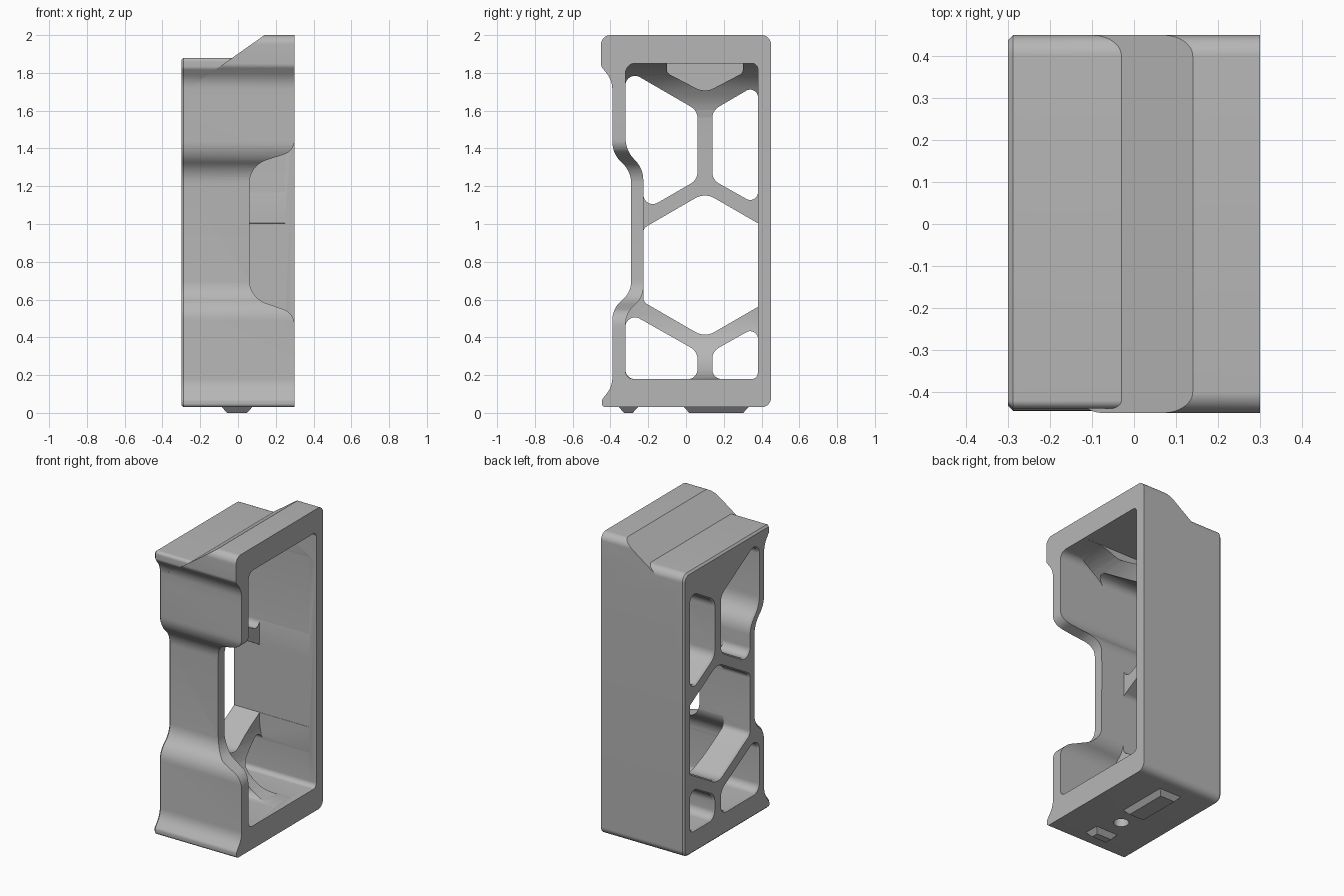
import bpy, bmesh, math
from mathutils import Vector

cube = bpy.data.objects.get("Cube")
if cube:
    bpy.data.objects.remove(cube, do_unlink=True)

grey = bpy.data.materials.new("plain grey")
grey.use_nodes = True
grey.diffuse_color = (0.47, 0.47, 0.47, 1)
grey.node_tree.nodes["Principled BSDF"].inputs["Base Color"].default_value = grey.diffuse_color


def rounded(corners):
    """Outline with each corner (a, b, radius) replaced by an arc."""
    out, n = [], len(corners)
    for i, (a, b, r) in enumerate(corners):
        p = Vector((a, b))
        u = Vector(corners[i - 1][:2]) - p
        v = Vector(corners[(i + 1) % n][:2]) - p
        if r == 0:
            out.append(p)
            continue
        half = u.angle(v) / 2
        t = min(r / math.tan(half), 0.49 * u.length, 0.49 * v.length)
        r = t * math.tan(half)
        u.normalize()
        v.normalize()
        centre = p + (u + v).normalized() * (r / math.sin(half))
        s, e = p + u * t - centre, p + v * t - centre
        turn = s.angle_signed(e)
        steps = max(3, math.ceil(abs(turn) / math.radians(8)))
        for k in range(steps + 1):
            w = -turn * k / steps
            c, d = math.cos(w), math.sin(w)
            out.append(centre + Vector((s.x * c - s.y * d, s.x * d + s.y * c)))
    return out


def offset(pts, d):
    """Grow an outline by d."""
    n = len(pts)
    area = sum(pts[i - 1].x * pts[i].y - pts[i].x * pts[i - 1].y for i in range(n))
    sign = 1 if area > 0 else -1
    out = []
    for i, p in enumerate(pts):
        e1 = (p - pts[i - 1]).normalized()
        e2 = (pts[(i + 1) % n] - p).normalized()
        n1, n2 = Vector((e1.y, -e1.x)), Vector((e2.y, -e2.x))
        out.append(p + (n1 + n2) * (sign * d / (1 + n1.dot(n2))))
    return out


def loft(name, corners, rings, axis="x"):
    """Stack an outline along an axis; rings are (position, growth)."""
    place = {"x": lambda p, h: (h, p.x, p.y),
             "y": lambda p, h: (p.x, h, p.y),
             "z": lambda p, h: (p.x, p.y, h)}[axis]
    base = rounded(corners)
    n = len(base)
    bm = bmesh.new()
    loops = [[bm.verts.new(place(p, h)) for p in offset(base, d)] for h, d in rings]
    bm.faces.new(loops[0])
    bm.faces.new(loops[-1])
    for lo, hi in zip(loops, loops[1:]):
        for i in range(n):
            bm.faces.new((lo[i - 1], lo[i], hi[i], hi[i - 1]))
    bmesh.ops.recalc_face_normals(bm, faces=bm.faces)
    mesh = bpy.data.meshes.new(name)
    bm.to_mesh(mesh)
    bm.free()
    mesh.materials.append(grey)
    ob = bpy.data.objects.new(name, mesh)
    bpy.context.collection.objects.link(ob)
    return ob


def combine(target, tool, operation):
    """Apply a boolean and discard the tool."""
    bpy.context.view_layer.objects.active = target
    m = target.modifiers.new("bool", "BOOLEAN")
    m.operation, m.solver, m.object = operation, "EXACT", tool
    bpy.ops.object.modifier_apply(modifier=m.name)
    bpy.data.objects.remove(tool, do_unlink=True)


# Outer shell: waisted side profile with flared lips
body = loft("body", [
    (-0.445, 0.03, 0.02), (0.45, 0.03, 0.05), (0.45, 1.88, 0.05), (-0.44, 1.88, 0.02),
    (-0.44, 1.825, 0.03), (-0.39, 1.76, 0.15), (-0.39, 1.37, 0.15), (-0.29, 1.28, 0.15),
    (-0.29, 0.635, 0.15), (-0.39, 0.555, 0.15), (-0.39, 0.14, 0.15), (-0.445, 0.07, 0.03)],
    [(-0.3, -0.012), (-0.288, 0), (0.3, 0)])

# Raised top step with a sloping left side
top_step = loft("top_step", [
    (-0.38, 1.65, 0), (0.45, 1.65, 0), (0.45, 2, 0.05), (-0.45, 2, 0.05),
    (-0.45, 1.835, 0.04), (-0.39, 1.76, 0.15), (-0.39, 1.66, 0)],
    [(-0.25, 0), (0.3, 0)])
slope = loft("slope_cutter", [
    (0.14, 2, 0), (0.14, 2.2, 0), (-0.5, 2.2, 0), (-0.5, 1.548, 0)],
    [(-0.6, 0), (0.6, 0)], "y")
combine(top_step, slope, "DIFFERENCE")
combine(body, top_step, "UNION")

# Cavity open to the right, deeply filleted at its top and bottom
cavity = loft("cavity_cutter", [
    (-0.32, 0.18, 0.04), (0.38, 0.18, 0.03), (0.38, 1.85, 0.03), (-0.32, 1.85, 0.05),
    (-0.32, 1.39, 0.15), (-0.225, 1.295, 0.15), (-0.225, 0.61, 0.15), (-0.32, 0.53, 0.15)],
    [(-0.2, 0), (0.35, 0)])
fillet = loft("fillet_limit", [
    (-0.11, 0.179, 0.33), (0.6, 0.179, 0), (0.6, 1.851, 0), (-0.11, 1.851, 0.33)],
    [(-0.6, 0), (0.6, 0)], "y")
combine(cavity, fillet, "INTERSECT")
combine(body, cavity, "DIFFERENCE")

# Lattice openings through the left plate, flared on the outside
cells = [
    [(-0.32, 1.82, 0.05), (0.06, 1.6, 0.07), (0.06, 1.235, 0.07), (-0.225, 1.07, 0.05),
     (-0.225, 1.295, 0.15), (-0.32, 1.39, 0.15)],
    [(0.14, 1.6, 0.07), (0.38, 1.74, 0.04), (0.38, 1.1, 0.04), (0.14, 1.235, 0.07)],
    [(0.1, 1.165, 0.1), (0.38, 1.003, 0), (0.38, 0.562, 0), (0.1, 0.4, 0.1),
     (-0.225, 0.588, 0.04), (-0.225, 0.977, 0.04)],
    [(-0.32, 0.18, 0.05), (0.06, 0.18, 0.05), (0.06, 0.325, 0.07), (-0.32, 0.54, 0.05)],
    [(0.14, 0.18, 0.05), (0.38, 0.18, 0.03), (0.38, 0.46, 0.04), (0.14, 0.325, 0.07)],
]
for cell in cells:
    cutter = loft("cell_cutter", cell, [(-0.31, 0.016), (-0.288, 0.001), (0.25, 0.001)])
    combine(body, cutter, "DIFFERENCE")

# Blind pocket under the ceiling
pocket = loft("pocket_cutter", [
    (-0.1, 1.85, 0), (0.3, 1.85, 0), (0.3, 1.8, 0.03), (0.1, 1.695, 0.1), (-0.1, 1.8, 0.03)],
    [(-0.25, 0.001), (0.27, 0.001)])
combine(body, pocket, "DIFFERENCE")

# Finger notch in the front wall
notch = loft("notch_cutter", [
    (0.06, 0.61, 0.13), (0.06, 1.31, 0.13), (0.297, 1.385, 0.09), (0.302, 1.5, 0),
    (0.6, 1.5, 0), (0.6, 0.4, 0), (0.302, 0.4, 0), (0.297, 0.53, 0.09)],
    [(-0.6, 0), (-0.1, 0)], "y")
combine(body, notch, "DIFFERENCE")

# Round hole in the base
hole = loft("hole_cutter", [
    (-0.055, -0.175, 0.045), (0.035, -0.175, 0.045), (0.035, -0.085, 0.045),
    (-0.055, -0.085, 0.045)], [(-0.1, 0), (0.25, 0)], "z")
combine(body, hole, "DIFFERENCE")

# Tapered pads under the base
pads = []
for name, y0, y1 in (("front_pad", -0.355, -0.255), ("back_pad", -0.01, 0.33)):
    pads.append(loft(name, [(-0.085, y0, 0), (0.075, y0, 0), (0.075, y1, 0), (-0.085, y1, 0)],
                     [(0.035, 0), (0.03, 0), (0, -0.027)], "z"))

# Smooth curves, crisp edges
bpy.ops.object.select_all(action="DESELECT")
for ob in [body] + pads:
    ob.select_set(True)
bpy.context.view_layer.objects.active = body
bpy.ops.object.shade_smooth_by_angle(angle=math.radians(25))
